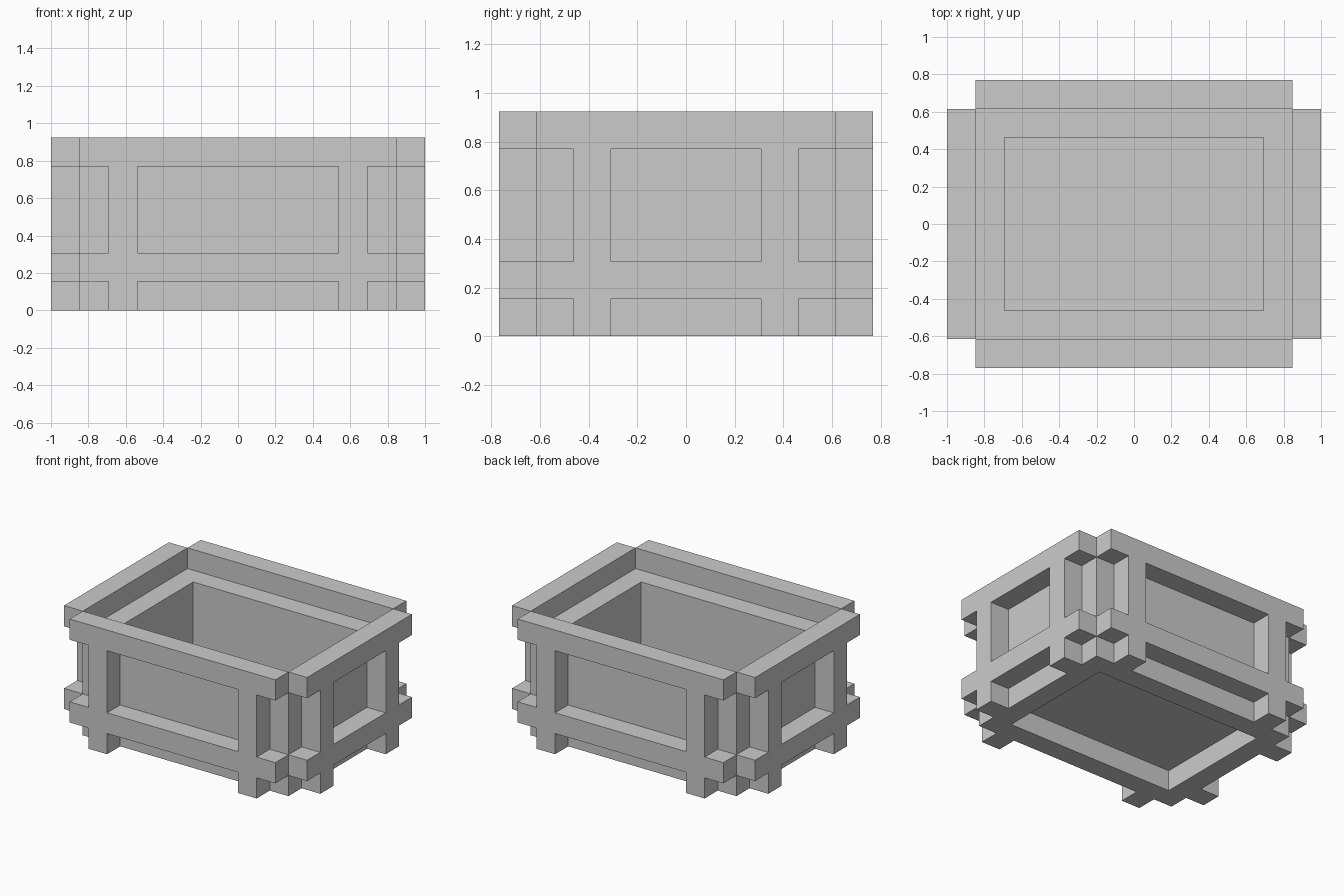
import bpy, bmesh
from math import pi
from mathutils import Matrix, Vector

if "Cube" in bpy.data.objects:
    bpy.data.objects.remove(bpy.data.objects["Cube"])

U = 2 / 13  # one block; the crate is 13 x 10 x 6 blocks


def finish(name, bm):
    bmesh.ops.recalc_face_normals(bm, faces=bm.faces)
    mesh = bpy.data.meshes.new(name)
    bm.to_mesh(mesh)
    bm.free()
    ob = bpy.data.objects.new(name, mesh)
    bpy.context.collection.objects.link(ob)
    return ob


def recess(bm, up, depth):
    """Sink a pocket into the top (up=1) or bottom (up=-1), leaving a one-block rim."""
    face = max(bm.faces, key=lambda f: f.normal.z * up)
    bmesh.ops.inset_region(bm, faces=[face], thickness=U, use_even_offset=True)
    pocket = bmesh.ops.extrude_discrete_faces(bm, faces=[face])["faces"][0]
    bmesh.ops.translate(bm, verts=pocket.verts, vec=(0, 0, -up * depth * U))


def frame(name, half_width, distance, angle):
    """Lattice of two rails and two posts, one block thick, facing -y before turning."""
    w = half_width
    xs = [-w, 1 - w, 2 - w, w - 2, w - 1, w]
    zs = [0, 1, 2, 5, 6]
    bm = bmesh.new()
    for i in range(5):
        for k in range(4):
            if i in (1, 3) or k in (1, 3):
                corners = [(xs[i], zs[k]), (xs[i + 1], zs[k]),
                           (xs[i + 1], zs[k + 1]), (xs[i], zs[k + 1])]
                bm.faces.new([bm.verts.new((x * U, -distance * U, z * U))
                              for x, z in corners])
    bmesh.ops.remove_doubles(bm, verts=bm.verts, dist=1e-4)
    ext = bmesh.ops.extrude_face_region(bm, geom=bm.faces[:], use_keep_orig=True)
    moved = [g for g in ext["geom"] if isinstance(g, bmesh.types.BMVert)]
    bmesh.ops.translate(bm, verts=moved, vec=(0, -U, 0))
    bmesh.ops.rotate(bm, verts=bm.verts, cent=Vector(),
                     matrix=Matrix.Rotation(angle, 3, 'Z'))
    return finish(name, bm)


# Inner box: open top, shallow pocket underneath
bm = bmesh.new()
bmesh.ops.create_cube(bm, size=1)
bmesh.ops.scale(bm, verts=bm.verts, vec=(11 * U, 8 * U, 5 * U))
bmesh.ops.translate(bm, verts=bm.verts, vec=(0, 0, 2.5 * U))
bm.normal_update()
recess(bm, 1, 3)
bm.normal_update()
bottom = [f for f in bm.faces if f.normal.z < -0.9]
recess(bm, -1, 1)
finish("inner_box", bm)

# Outer lattice frames
frame("front_frame", 5.5, 4, 0)
frame("right_frame", 4, 5.5, pi / 2)
frame("back_frame", 5.5, 4, pi)
frame("left_frame", 4, 5.5, -pi / 2)
